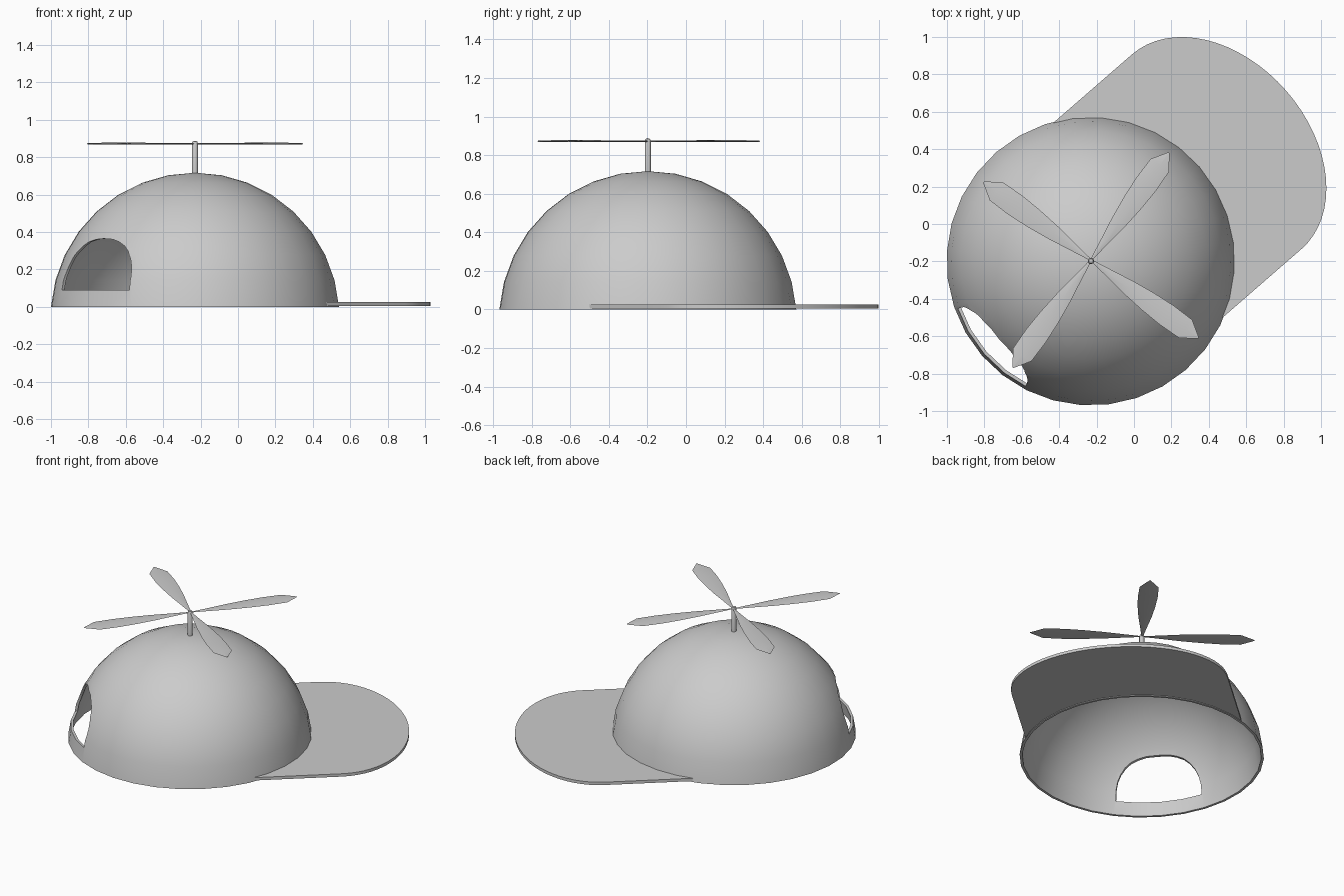
import bpy, bmesh, math
from mathutils import Matrix, Vector

if "Cube" in bpy.data.objects:
    bpy.data.objects.remove(bpy.data.objects["Cube"])

CENTRE = Vector((-0.23, -0.198, 0))
AXIS = math.radians(41)          # direction the brim points
PLACE = Matrix.Translation(CENTRE) @ Matrix.Rotation(AXIS, 4, 'Z')


def finish(name, bm, matrix=PLACE):
    bmesh.ops.remove_doubles(bm, verts=bm.verts, dist=1e-4)
    bmesh.ops.recalc_face_normals(bm, faces=bm.faces)
    mesh = bpy.data.meshes.new(name)
    bm.to_mesh(mesh)
    bm.free()
    mesh.transform(matrix)
    ob = bpy.data.objects.new(name, mesh)
    bpy.context.collection.objects.link(ob)
    return ob


def activate(ob):
    bpy.ops.object.select_all(action='DESELECT')
    ob.select_set(True)
    bpy.context.view_layer.objects.active = ob


def smooth(ob, angle=35):
    activate(ob)
    bpy.ops.object.shade_smooth_by_angle(angle=math.radians(angle))


def apply_mod(ob, name):
    activate(ob)
    bpy.ops.object.modifier_apply(modifier=name)


def lathe(name, profile, segments):
    bm = bmesh.new()
    vs = [bm.verts.new((r, 0, z)) for r, z in profile]
    es = [bm.edges.new(p) for p in zip(vs, vs[1:])]
    bmesh.ops.spin(bm, geom=vs + es, cent=(0, 0, 0), axis=(0, 0, 1),
                   angle=math.tau, steps=segments)
    return finish(name, bm)


def loft(name, rows, matrix=PLACE, closed=False):
    bm = bmesh.new()
    grid = [[bm.verts.new(p) for p in row] for row in rows]
    for a, b in zip(grid, grid[1:]):
        n = len(a)
        for j in range(n if closed else n - 1):
            k = (j + 1) % n
            bm.faces.new((a[j], a[k], b[k], b[j]))
    if closed:
        bm.faces.new(grid[0])
        bm.faces.new(grid[-1])
    return finish(name, bm, matrix)


# Dome: thin double-walled cap of a sphere sunk slightly below the base
DROP = 0.057


def arc(radius, steps=8):
    start = math.asin(DROP / radius)
    pts = []
    for i in range(steps + 1):
        a = start + (math.pi / 2 - start) * i / steps
        pts.append((radius * math.cos(a), radius * math.sin(a) - DROP))
    return pts


outer, inner = arc(0.774), arc(0.757)
dome = lathe("dome", outer + inner[::-1] + outer[:1], 32)
# weld the two poles apart: the wall between them is removed
bm = bmesh.new()
bm.from_mesh(dome.data)
bmesh.ops.delete(bm, geom=[e for e in bm.edges if not e.link_faces], context='EDGES')
bm.to_mesh(dome.data)
bm.free()

# Arched opening at the back, above the strap
HALF_W, LOW, HIGH, POWER = 0.275, 0.09, 0.365, 2 / 2.4
arch = []
for i in range(17):
    t = math.pi * i / 16
    c, s = math.cos(t), max(0.0, math.sin(t))
    arch.append((math.copysign(abs(c) ** POWER, c) * HALF_W,
                 LOW + (HIGH - LOW) * s ** POWER))
cutter = loft("opening_cutter", [[(x, y, z) for y, z in arch] for x in (-1.1, -0.4)],
              closed=True)
cutter.hide_render = True
cut = dome.modifiers.new("opening", 'BOOLEAN')
cut.operation = 'DIFFERENCE'
cut.solver = 'EXACT'
cut.object = cutter
apply_mod(dome, "opening")
bpy.data.objects.remove(cutter)
smooth(dome)

# Flat brim: columns running from the dome's edge to a rounded front
columns = []
for i in range(33):
    s = -math.pi / 2 + math.pi * i / 32
    n = 0.69 * math.sin(s)
    near = math.sqrt(0.763 ** 2 - n * n)
    far = 0.89 + 0.495 * math.cos(s)
    columns.append([(near + (far - near) * k / 4, n, 0.015) for k in range(5)])
brim = loft("brim", columns)
thick = brim.modifiers.new("thickness", 'SOLIDIFY')
thick.thickness = 0.02
thick.offset = 0
apply_mod(brim, "thickness")
smooth(brim)

# Spindle with a rounded tip
smooth(lathe("spindle", [(0, 0.70), (0.016, 0.70), (0.016, 0.875),
                         (0.012, 0.884), (0, 0.888)], 12))

# Four propeller blades with a shallow ridge
WIDTHS = [(0.01, 0.006), (0.12, 0.022), (0.25, 0.042), (0.38, 0.056),
          (0.50, 0.063), (0.625, 0.06), (0.71, 0.004)]
for k in range(4):
    rows = [[(d, -w, 0), (d, 0, 0.003 + 0.04 * w), (d, w, 0), (d, 0, -0.003 - 0.02 * w)]
            for d, w in WIDTHS]
    m = (Matrix.Translation(CENTRE + Vector((0, 0.005, 0.872)))
         @ Matrix.Rotation(math.radians(54 + 90 * k), 4, 'Z'))
    smooth(loft(f"blade_{k + 1}", rows, m, closed=True))
